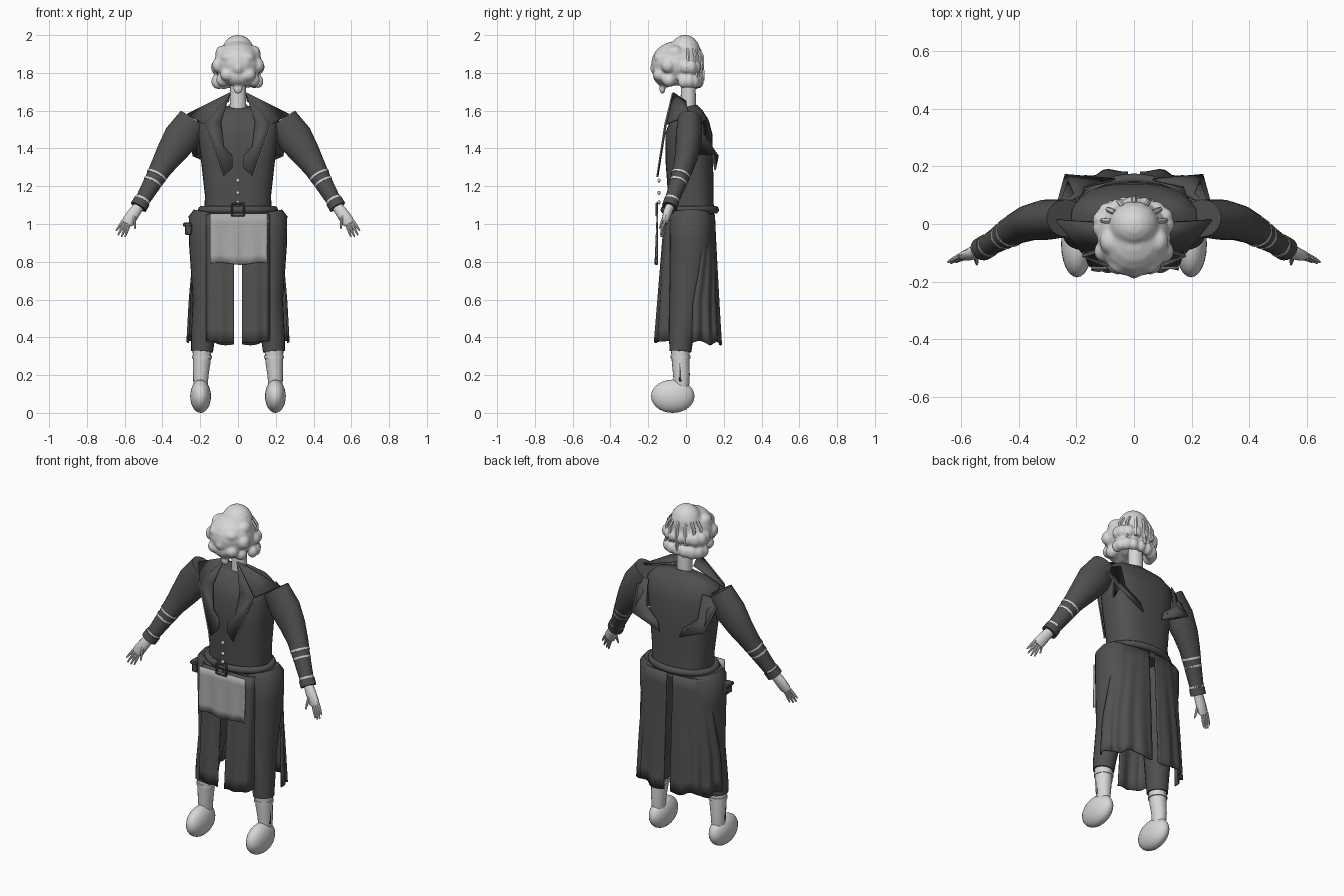
import bpy, bmesh, math, random
from mathutils import Vector, Matrix

if "Cube" in bpy.data.objects:
    bpy.data.objects.remove(bpy.data.objects["Cube"])
random.seed(4)


def material(name, v):
    m = bpy.data.materials.new(name)
    m.use_nodes = True
    m.diffuse_color = (v, v, v, 1)
    m.node_tree.nodes["Principled BSDF"].inputs["Base Color"].default_value = (v, v, v, 1)
    return m


PALE = material("pale grey", 0.68)
APRON = material("mid grey", 0.4)
DARK = material("charcoal cloth", 0.08)


def finish(name, bm, mat, thick=0, angle=40):
    bmesh.ops.recalc_face_normals(bm, faces=bm.faces)
    me = bpy.data.meshes.new(name)
    bm.to_mesh(me)
    bm.free()
    me.materials.append(mat)
    ob = bpy.data.objects.new(name, me)
    bpy.context.collection.objects.link(ob)
    bpy.ops.object.select_all(action="DESELECT")
    ob.select_set(True)
    bpy.context.view_layer.objects.active = ob
    bpy.ops.object.shade_smooth_by_angle(angle=math.radians(angle))
    if thick:
        mod = ob.modifiers.new("thickness", "SOLIDIFY")
        mod.thickness = thick
        mod.offset = 0
    return ob


def add_tube(bm, pts, s=1, n=20, power=1):
    """Loft ellipses (x, y, z, half width, half depth) along a path."""
    cs = [Vector((s * p[0], p[1], p[2])) for p in pts]
    rings = []
    for i, p in enumerate(pts):
        t = (cs[min(i + 1, len(cs) - 1)] - cs[max(i - 1, 0)]).normalized()
        u = Vector((0, 1, 0)).cross(t).normalized()
        v = t.cross(u)
        ring = []
        for k in range(n):
            a = math.tau * k / n
            c, d = math.cos(a), math.sin(a)
            c = math.copysign(abs(c) ** power, c)
            d = math.copysign(abs(d) ** power, d)
            ring.append(bm.verts.new(cs[i] + u * p[3] * c + v * p[4] * d))
        rings.append(ring)
    for a, b in zip(rings, rings[1:]):
        for k in range(n):
            bm.faces.new((a[k], a[(k + 1) % n], b[(k + 1) % n], b[k]))
    bm.faces.new(rings[0])
    bm.faces.new(rings[-1])


def tube(name, pts, mat, **kw):
    bm = bmesh.new()
    add_tube(bm, pts, **kw)
    return finish(name, bm, mat)


def blobs(name, items, mat, seg=16):
    """Several ellipsoids (centre, radii) in one mesh."""
    bm = bmesh.new()
    for c, r in items:
        bmesh.ops.create_uvsphere(bm, u_segments=seg, v_segments=seg // 2 + 2, radius=1,
                                  matrix=Matrix.Translation(c) @ Matrix.Diagonal((*r, 1)))
    return finish(name, bm, mat, angle=60)


def plate(name, pts, s, mat):
    bm = bmesh.new()
    bm.faces.new([bm.verts.new((s * x, y, z)) for x, y, z in pts])
    return finish(name, bm, mat, thick=0.008)


def cloth(name, func, cols, rows, mat):
    """Open sheet from a function of (across, down), both 0 to 1."""
    bm = bmesh.new()
    g = [[bm.verts.new(func(i / cols, j / rows)) for i in range(cols + 1)] for j in range(rows + 1)]
    for j in range(rows):
        for i in range(cols):
            bm.faces.new((g[j][i], g[j][i + 1], g[j + 1][i + 1], g[j + 1][i]))
    return finish(name, bm, mat, thick=0.007, angle=50)


def box(name, c, size, mat):
    bm = bmesh.new()
    bmesh.ops.create_cube(bm, size=1, matrix=Matrix.Translation(c) @ Matrix.Diagonal((*size, 1)))
    bmesh.ops.bevel(bm, geom=bm.edges[:], offset=0.004, segments=1, affect="EDGES")
    return finish(name, bm, mat)


def wire(name, pts, r, s, mat):
    bm = bmesh.new()
    add_tube(bm, [(*p, r, r) for p in pts], s=s, n=6)
    return finish(name, bm, mat)


# Head, face and curls fused into one lumpy surface
lumps = [((0, -0.05, 1.85), (0.128, 0.135, 0.118)), ((0, -0.005, 1.9), (0.09, 0.085, 0.102)),
         ((0, -0.1, 1.785), (0.088, 0.075, 0.06)), ((0, -0.168, 1.825), (0.026, 0.022, 0.03)),
         ((0, -0.125, 1.715), (0.026, 0.016, 0.028))]
for s in (1, -1):
    lumps += [((s * 0.055, -0.14, 1.79), (0.04, 0.036, 0.035)),
              ((s * 0.045, -0.135, 1.88), (0.045, 0.038, 0.032)),
              ((s * 0.08, -0.09, 1.762), (0.036, 0.036, 0.036)),
              ((s * 0.105, -0.095, 1.84), (0.034, 0.038, 0.04)),
              ((s * 0.085, -0.06, 1.905), (0.035, 0.045, 0.04))]
for row, z in enumerate((1.755, 1.83)):
    for k in range(9):
        a = math.radians(-12 + 204 * (k + 0.4 * row) / 8.4)
        r = random.uniform(0.028, 0.036)
        x = 0.108 + 0.004 * row
        lumps.append(((x * math.cos(a), 0.068 * math.sin(a), z), (r, r, r * 1.2)))
head = blobs("head_and_curls", lumps, PALE)
fuse = head.modifiers.new("fuse", "REMESH")
fuse.mode = "VOXEL"
fuse.voxel_size = 0.007
fuse.use_smooth_shade = True
soften = head.modifiers.new("soften", "SMOOTH")
soften.factor = 0.5
soften.iterations = 7
for k in range(7):
    a = math.radians(8 + 164 * k / 6)
    x, y = 0.108 * math.cos(a), 0.086 * math.sin(a)
    wire("hair_strand", [(x * 0.75, y * 0.8, 1.925), (x, y, 1.89), (x * 1.04, y * 1.04, 1.8 - 0.04 * (k % 2))],
         0.01, 1, PALE)
tube("neck", [(0, 0.012, 1.59, 0.045, 0.042), (0, 0.012, 1.76, 0.04, 0.038)], PALE)

# Coat body
tube("coat_body", [(0, 0.03, 1.02, 0.18, 0.12), (0, 0.025, 1.15, 0.175, 0.12),
                   (0, 0.018, 1.33, 0.195, 0.126), (0, 0.015, 1.48, 0.213, 0.124),
                   (0, 0.02, 1.555, 0.218, 0.1), (0, 0.02, 1.6, 0.17, 0.066),
                   (0, 0.015, 1.622, 0.05, 0.045)], DARK, n=32, power=0.76)
blobs("buttons", [((0, -0.143, z), (0.011, 0.008, 0.011)) for z in (1.23, 1.165, 1.115)], PALE, 8)

# Belt and buckle
bm = bmesh.new()
ring = [[bm.verts.new(((0.192 + 0.02 * math.cos(b)) * math.cos(a),
                       0.02 + (0.137 + 0.018 * math.cos(b)) * math.sin(a),
                       1.075 + 0.02 * math.sin(b)))
         for b in (math.tau * j / 10 for j in range(10))] for a in (math.tau * i / 40 for i in range(40))]
for i in range(40):
    for j in range(10):
        m, q = (i + 1) % 40, (j + 1) % 10
        bm.faces.new((ring[i][j], ring[m][j], ring[m][q], ring[i][q]))
finish("belt", bm, DARK)
for z in (1.045, 1.107):
    box("buckle_bar", (0, -0.155, z), (0.074, 0.014, 0.012), DARK)
for x in (-0.032, 0.032):
    box("buckle_side", (x, -0.155, 1.076), (0.012, 0.014, 0.065), DARK)

# Apron and hip pouch
cloth("apron", lambda u, v: (-0.148 + 0.303 * u,
                             -0.152 - 0.006 * v - 0.005 * v * math.sin(u * 19),
                             1.055 - 0.265 * v + 0.006 * v * math.sin(u * 9)), 24, 6, APRON)
box("hip_pouch", (-0.262, -0.01, 0.97), (0.035, 0.055, 0.055), DARK)
box("pouch_flap", (-0.268, -0.01, 0.997), (0.045, 0.06, 0.02), DARK)

for s, side in ((1, "left_"), (-1, "right_")):
    # Collar, lapel with trim, and hanging shoulder flap
    plate(side + "collar", [(0.04, -0.065, 1.695), (0.05, 0.0, 1.65), (0.27, 0.015, 1.58),
                            (0.18, -0.1, 1.53)], s, DARK)
    plate(side + "lapel", [(0.04, -0.068, 1.695), (0.178, -0.105, 1.53), (0.08, -0.15, 1.25),
                           (0.028, -0.142, 1.3), (0.03, -0.135, 1.36), (0.075, -0.128, 1.41),
                           (0.09, -0.108, 1.54)], s, DARK)
    wire(side + "lapel_trim", [(0.042, -0.072, 1.693), (0.178, -0.112, 1.53), (0.08, -0.155, 1.25)],
         0.003, s, PALE)
    plate(side + "shoulder_flap", [(0.18, 0.1, 1.55), (0.27, 0.06, 1.52), (0.24, 0.17, 1.36),
                                   (0.065, 0.155, 1.285), (0.085, 0.148, 1.34), (0.17, 0.13, 1.41)], s, DARK)
    plate(side + "armhole_panel", [(0.19, 0.05, 1.55), (0.265, 0.06, 1.52), (0.238, 0.165, 1.365),
                                   (0.19, 0.05, 1.37)], s, DARK)

    # Sleeve, stripes and cuff
    tube(side + "sleeve", [(0.235, 0.02, 1.553, 0.082, 0.065), (0.302, 0.015, 1.455, 0.094, 0.07),
                           (0.36, 0.005, 1.37, 0.077, 0.062), (0.407, -0.015, 1.297, 0.06, 0.054),
                           (0.445, -0.038, 1.23, 0.05, 0.047), (0.515, -0.08, 1.11, 0.038, 0.036)],
         DARK, s=s, n=24)
    for x, y, z, r in ((0.428, -0.028, 1.262, 0.056), (0.449, -0.04, 1.226, 0.051),
                       (0.503, -0.073, 1.133, 0.042)):
        tube(side + "sleeve_stripe", [(x, y, z, r, r - 0.003),
                                      (x + 0.005, y - 0.003, z - 0.009, r - 0.001, r - 0.004)], PALE, s=s)
    tube(side + "cuff", [(0.508, -0.076, 1.122, 0.045, 0.042), (0.527, -0.087, 1.09, 0.046, 0.041)],
         DARK, s=s)

    # Hand
    bm = bmesh.new()
    add_tube(bm, [(0.52, -0.082, 1.1, 0.027, 0.024), (0.55, -0.098, 1.06, 0.032, 0.024),
                  (0.58, -0.11, 1.015, 0.034, 0.018), (0.588, -0.113, 1.0, 0.026, 0.013)], s=s, n=12)
    for bx, by, bz, tx, ty, tz in ((0.605, -0.11, 1.02, 0.645, -0.132, 0.965),
                                   (0.597, -0.112, 1.01, 0.635, -0.135, 0.942),
                                   (0.585, -0.112, 1.005, 0.617, -0.132, 0.932),
                                   (0.573, -0.11, 1.005, 0.598, -0.125, 0.932),
                                   (0.55, -0.112, 1.05, 0.545, -0.14, 0.975)):
        add_tube(bm, [(bx, by, bz, 0.009, 0.009), ((bx + tx) / 2, (by + ty) / 2, (bz + tz) / 2, 0.008, 0.008),
                      (tx, ty, tz, 0.004, 0.004)], s=s, n=8)
    finish(side + "hand", bm, PALE)

    # Trouser leg, boot and foot
    tube(side + "trouser_leg", [(0.15, 0.025, 1.06, 0.085, 0.095), (0.155, 0.025, 1.035, 0.106, 0.112),
                                (0.16, 0.025, 0.9, 0.1, 0.11), (0.165, 0.0, 0.6, 0.074, 0.088),
                                (0.185, -0.025, 0.4, 0.063, 0.065), (0.19, -0.03, 0.325, 0.058, 0.058)],
         DARK, s=s, n=24)
    tube(side + "boot", [(0.19, -0.03, 0.34, 0.05, 0.05), (0.192, -0.028, 0.27, 0.047, 0.047),
                         (0.197, -0.024, 0.2, 0.041, 0.044), (0.197, -0.024, 0.13, 0.036, 0.04)], PALE, s=s)
    tube(side + "boot_band", [(0.19, -0.028, 0.305, 0.053, 0.053), (0.19, -0.028, 0.288, 0.053, 0.053)],
         PALE, s=s)
    box(side + "boot_strap", (s * 0.232, -0.03, 0.22), (0.012, 0.014, 0.11), DARK)
    blobs(side + "foot", [((s * 0.198, -0.07, 0.088), (0.055, 0.115, 0.088))], PALE, 24)

    # Coat skirt: pleated back tail and a front panel that returns at its outer edge
    def tail(u, v):
        start = 30 - 26 * min(1, v * 1.5)
        a = math.radians(start + (88 - start) * u)
        pleat = 1 + 0.035 * v * math.sin(u * 24)
        rx, ry = 0.235 + 0.028 * v, 0.118 + 0.06 * v
        c, d = abs(math.cos(a)) ** 0.75, math.sin(a) ** 0.75
        y = 0.032 - 0.025 * v + ry * d * pleat
        return (s * max(0.02, rx * c * pleat), y, 1.05 - 0.68 * v + 0.012 * v * math.sin(u * 12))
    cloth(side + "coat_tail", tail, 36, 10, DARK)

    def front(u, v):
        return (s * (0.022 + 0.145 * math.sin(u * 1.5)),
                -0.112 - 0.05 * v + (0.03 + 0.04 * v) * u ** 4 + 0.006 * v * math.sin(u * 14),
                1.05 - 0.68 * v + 0.01 * v * u)
    cloth(side + "coat_front_panel", front, 20, 10, DARK)
